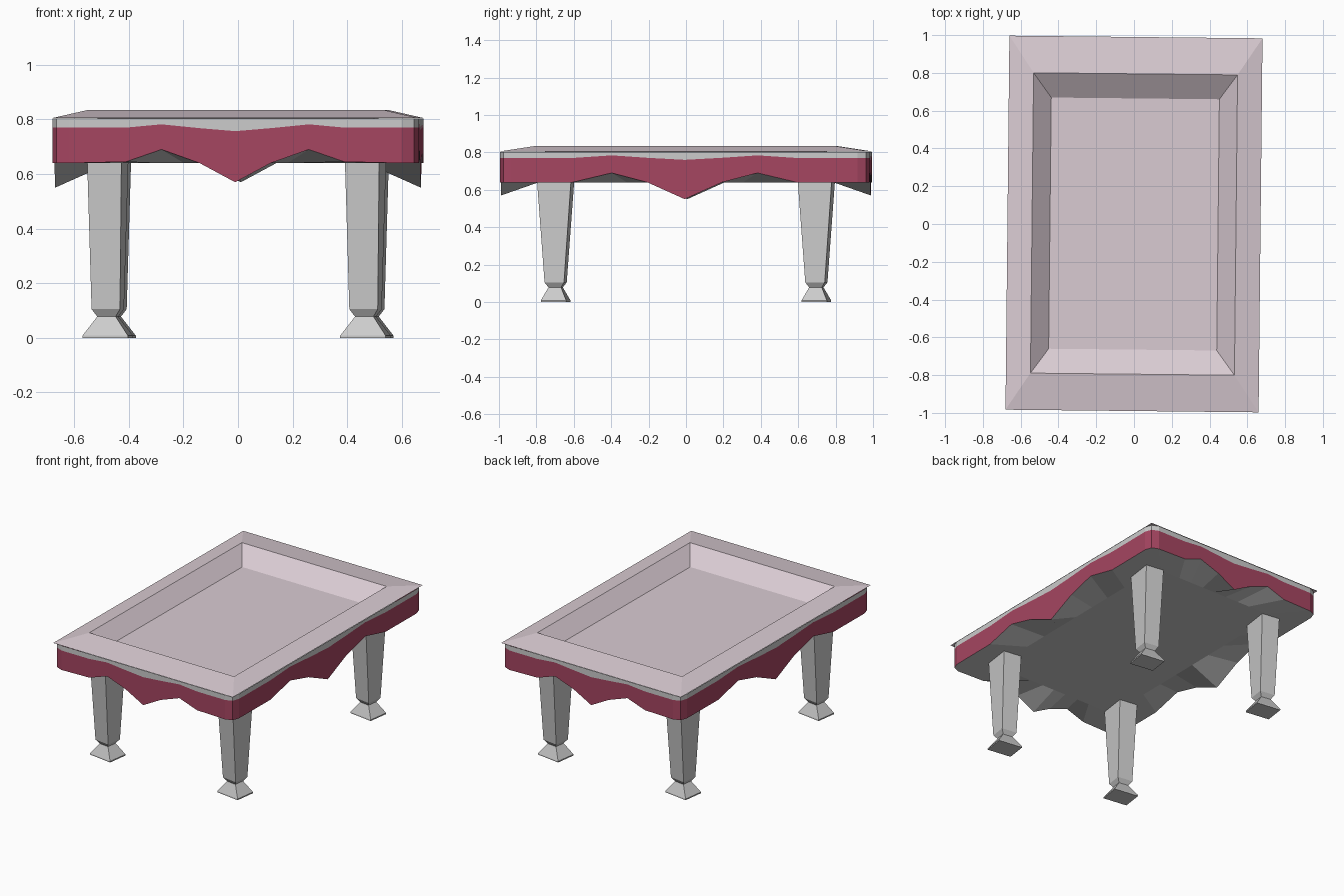
import bpy, bmesh, math

if "Cube" in bpy.data.objects:
    bpy.data.objects.remove(bpy.data.objects["Cube"])

HX, HY, Z0 = 0.67, 0.99, 0.64      # half sizes of the top, underside height
TURN = math.radians(-0.6)          # the whole table sits slightly turned


def material(name, rgb):
    m = bpy.data.materials.new(name)
    m.diffuse_color = (*rgb, 1)
    m.use_nodes = True
    m.node_tree.nodes["Principled BSDF"].inputs["Base Color"].default_value = m.diffuse_color
    return m


pink = material("pink_top", (0.70, 0.60, 0.65))
red = material("dark_red", (0.38, 0.06, 0.12))
grey = material("grey", (0.8, 0.8, 0.8))


def loft(name, rings, mats=None, cap_start=True, cap_end=True, loc=(0, 0, 0), turn=TURN):
    """Skin a list of equally long point rings; mats gives a material per band."""
    bm = bmesh.new()
    loops = [[bm.verts.new(p) for p in r] for r in rings]
    n = len(loops[0])
    for k, (a, b) in enumerate(zip(loops, loops[1:])):
        for i in range(n):
            j = (i + 1) % n
            f = bm.faces.new((a[i], a[j], b[j], b[i]))
            f.material_index = k if mats else 0
    if cap_start:
        bm.faces.new(loops[0][::-1])
    if cap_end:
        f = bm.faces.new(loops[-1])
        f.material_index = len(rings) - 2 if mats else 0
    bmesh.ops.recalc_face_normals(bm, faces=bm.faces)
    me = bpy.data.meshes.new(name)
    bm.to_mesh(me)
    bm.free()
    for m in mats or []:
        me.materials.append(m)
    ob = bpy.data.objects.new(name, me)
    ob.location, ob.rotation_euler = loc, (0, 0, turn)
    bpy.context.collection.objects.link(ob)
    return ob


def rect(x, y, z):
    return [(-x, -y, z), (x, -y, z), (x, y, z), (-x, y, z)]


# Top: sloping frame, inner walls and sunken bed
top = loft("table_top", [rect(HX, HY, 0.805), rect(0.54, 0.795, 0.835), rect(0.445, 0.665, 0.747)],
           cap_start=False)
top.data.materials.append(pink)

# Apron edge profiles: distance along the side, red bottom, red top
SHORT = [(0.61, 0.64, 0.77), (0.40, 0.645, 0.77), (0.27, 0.69, 0.782), (0.13, 0.64, 0.768), (0, 0.57, 0.757)]
LONG = [(0.925, 0.64, 0.77), (0.60, 0.64, 0.77), (0.39, 0.69, 0.784), (0.20, 0.64, 0.771), (0, 0.55, 0.76)]


def full(profile):
    return [(-t, a, b) for t, a, b in profile] + profile[-2::-1]


outline = []                       # x, y, red bottom, red top
for sign in (1, -1):
    outline += [(sign * t, -sign * HY * 0.998, a, b) for t, a, b in full(SHORT)]
    outline += [(sign * 0.655, -sign * 0.97, 0.64, 0.77)]
    outline += [(sign * HX, sign * t, a, b) for t, a, b in full(LONG)]
    outline += [(sign * 0.655, sign * 0.97, 0.64, 0.77)]

# Apron: underside rising to a flat panel, red wavy band, grey strip
loft("apron", [
    [(x * 0.47 / HX, y * 0.79 / HY, Z0) for x, y, a, b in outline],
    [(x, y, a) for x, y, a, b in outline],
    [(x, y, b) for x, y, a, b in outline],
    [(x, y, 0.803) for x, y, a, b in outline],
], mats=[grey, red, grey], cap_end=False)

# Legs: tapered post, pinched neck and flared square foot
SECTIONS = [(0.168, 0.137, 0.0), (0.168, 0.137, 0.008), (0.068, 0.068, 0.078),
            (0.105, 0.105, 0.105), (0.127, 0.185, 0.66)]
for sy, end in ((-1, "front"), (1, "back")):
    for sx, side in ((-1, "left"), (1, "right")):
        loft(f"{end}_{side}_leg", [rect(w / 2, d / 2, z) for w, d, z in SECTIONS],
             loc=(sx * 0.472 + sy * 0.005, sy * 0.697, 0), turn=math.radians(-8))
